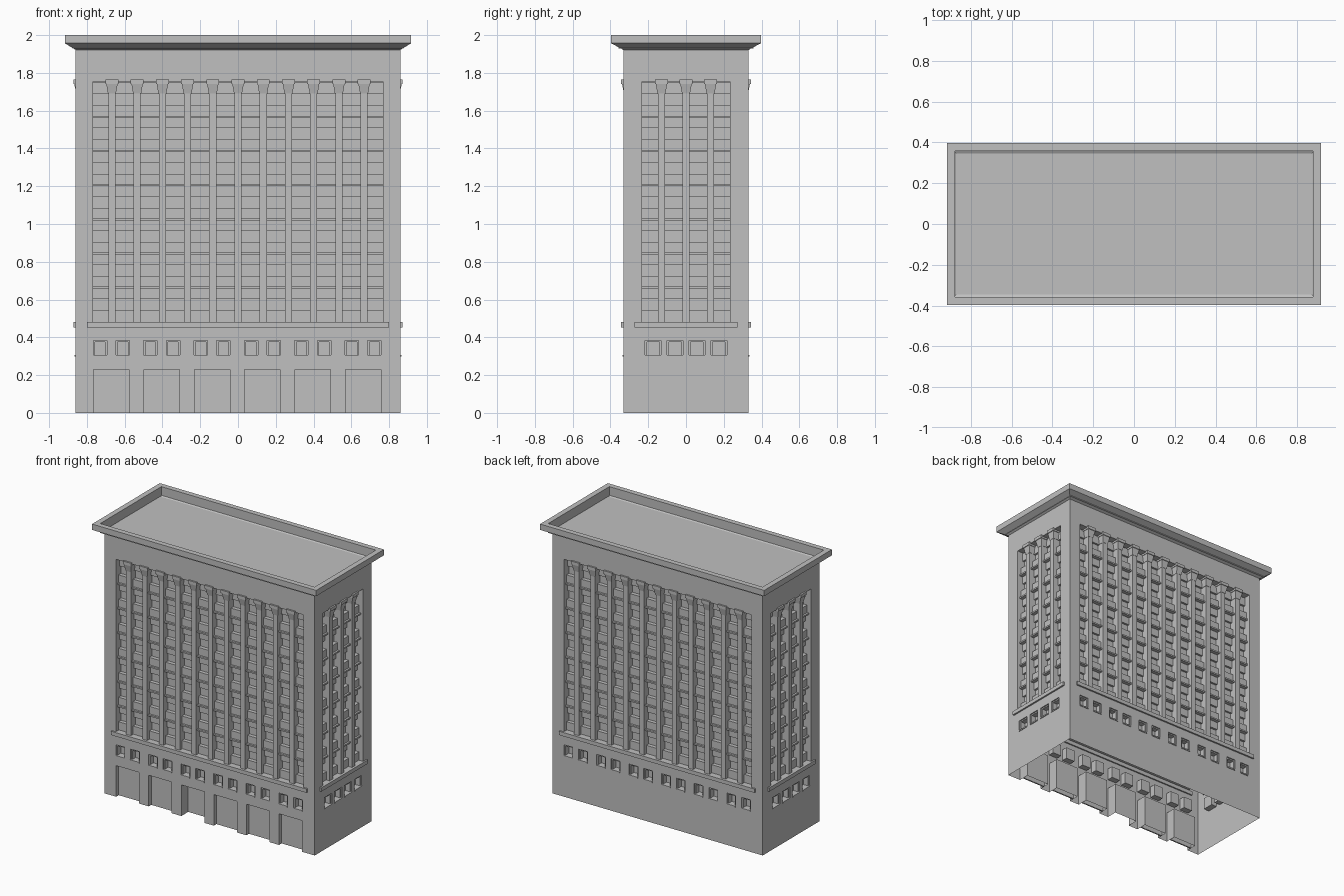
import bpy, bmesh
from math import pi
from mathutils import Matrix, Vector

cube = bpy.data.objects.get("Cube")
if cube:
    bpy.data.objects.remove(cube, do_unlink=True)

stone = bpy.data.materials.new("pale grey stone")
stone.use_nodes = True
GREY = (0.53, 0.53, 0.53, 1)
stone.diffuse_color = GREY
stone.node_tree.nodes["Principled BSDF"].inputs["Base Color"].default_value = GREY

HX, HY, EAVES = 0.86, 0.332, 1.925
RECESS = 0.06
REC_LOW, REC_TOP = 0.48, 1.755
FLOOR = 0.181


def loft(bm, rings, cap_start=True, cap_end=True):
    """Skin a stack of four-cornered rings."""
    vs = [[bm.verts.new(p) for p in ring] for ring in rings]
    for a, b in zip(vs, vs[1:]):
        for i in range(4):
            j = (i + 1) % 4
            bm.faces.new((a[i], a[j], b[j], b[i]))
    if cap_start:
        bm.faces.new(vs[0][::-1])
    if cap_end:
        bm.faces.new(vs[-1])


def rect(u0, u1, v0, v1, z):
    return [Vector((u0, v0, z)), Vector((u1, v0, z)), Vector((u1, v1, z)), Vector((u0, v1, z))]


class Side:
    """One wall: u runs along it, d is the distance out from it."""
    def __init__(self, turn, out, half, ledge, columns, windows, win_w, doors):
        self.rot = Matrix.Rotation(turn * pi / 2, 4, 'Z')
        self.out, self.half, self.ledge = out, half, ledge
        self.columns, self.windows, self.win_w, self.doors = columns, windows, win_w, doors

    def taper(self, bm, low, high, z0, z1):
        rings = []
        for (u0, u1, d0, d1), z in ((low, z0), (high, z1)):
            ring = rect(u0, u1, -self.out - d1, -self.out - d0, z)
            rings.append([self.rot @ p for p in ring])
        loft(bm, rings)

    def box(self, bm, u0, u1, d0, d1, z0, z1):
        self.taper(bm, (u0, u1, d0, d1), (u0, u1, d0, d1), z0, z1)


def make(name, bm):
    bmesh.ops.recalc_face_normals(bm, faces=bm.faces)
    mesh = bpy.data.meshes.new(name)
    bm.to_mesh(mesh)
    bm.free()
    mesh.materials.append(stone)
    ob = bpy.data.objects.new(name, mesh)
    bpy.context.scene.collection.objects.link(ob)
    return ob


# Layout of the four walls
doors = [(i - 2.5) * 0.2665 - 0.004 for i in range(6)]
long_cols = [(i - 5) * 0.1335 for i in range(11)]
long_wins = [c + s for c in doors for s in (-0.06, 0.06)]
short_cols = [-0.13, 0, 0.13]
short_wins = [(i - 1.5) * 0.116 for i in range(4)]
sides = []
for turn in range(4):
    if turn % 2 == 0:
        sides.append(Side(turn, HY, 0.767, 0.8, long_cols, long_wins, 0.036,
                          doors if turn == 0 else []))
    else:
        sides.append(Side(turn, HX, 0.233, 0.272, short_cols, short_wins, 0.042, []))

# Hollow body with niches cut for bays, small windows and entrances
bm = bmesh.new()
loft(bm, [rect(-HX, HX, -HY, HY, z) for z in (0, EAVES)])
body = make("body", bm)
bm = bmesh.new()
for s in sides:
    s.box(bm, -s.half, s.half, -RECESS, 0.05, REC_LOW, REC_TOP)
    for u in s.windows:
        s.box(bm, u - s.win_w, u + s.win_w, -0.045, 0.05, 0.3, 0.384)
    for u in s.doors:
        s.box(bm, u - 0.094, u + 0.094, -0.08, 0.05, -0.1, 0.23)
cutter = make("niche_cutter", bm)
cutter.hide_render = True
mod = body.modifiers.new("niches", 'BOOLEAN')
mod.operation, mod.solver, mod.object = 'DIFFERENCE', 'EXACT', cutter
bpy.context.view_layer.objects.active = body
bpy.ops.object.modifier_apply(modifier=mod.name)
bpy.data.objects.remove(cutter, do_unlink=True)
bm = bmesh.new()
bm.from_mesh(body.data)
under = [f for f in bm.faces if f.normal.z < -0.9 and f.calc_center_median().z < 0.001]
bmesh.ops.delete(bm, geom=under, context='FACES')
bm.to_mesh(body.data)
bm.free()

# Flared cornice with a sunken roof
bm = bmesh.new()
steps = [(HX, HY, 1.922), (0.917, 0.396, 1.957), (0.917, 0.396, 2), (0.877, 0.357, 2), (0.877, 0.357, 1.93)]
loft(bm, [rect(-x, x, -y, y, z) for x, y, z in steps], cap_start=False)
make("cornice_and_roof", bm)

columns, capitals, bays, belt, frames, leaves = (bmesh.new() for _ in range(6))
for s in sides:
    # Columns and their flared capitals
    for u in s.columns:
        s.box(columns, u - 0.019, u + 0.019, -RECESS, -0.006, REC_LOW, 1.7)
        s.taper(capitals, (u - 0.021, u + 0.021, -RECESS, -0.004),
                (u - 0.03, u + 0.03, -RECESS, 0.007), 1.69, 1.742)
        s.box(capitals, u - 0.034, u + 0.034, -RECESS, 0.012, 1.742, 1.765)
    # Spandrels, floor ledges and upper sashes behind the columns
    for i in range(7):
        z = REC_LOW + 0.002 + FLOOR * i
        s.box(bays, -s.half, s.half, -RECESS, -0.032, z, z + 0.06)
        s.box(bays, -s.half, s.half, -RECESS, -0.045, z + 0.12, min(z + FLOOR, REC_TOP))
        if i:
            s.box(bays, -s.half, s.half, -RECESS, -0.018, z - 0.006, z + 0.005)
    # Belt ledge under the bays
    s.box(belt, -s.ledge, s.ledge, -0.01, 0.012, 0.452, 0.48)
    # Small window frames with sills
    for u in s.windows:
        w = s.win_w
        for a, b in ((-w, 0.009 - w), (w - 0.009, w)):
            s.box(frames, u + a, u + b, -0.045, -0.008, 0.3, 0.384)
        s.box(frames, u - w, u + w, -0.045, -0.008, 0.375, 0.384)
        s.box(frames, u - w, u + w, -0.045, 0.005, 0.298, 0.307)
    # Entrance leaves; one entrance stays open
    for i, u in enumerate(s.doors):
        if i != 2:
            s.box(leaves, u - 0.094, u + 0.094, -0.04, -0.03, 0, 0.23)

for name, bm in (("columns", columns), ("capitals", capitals), ("window_bays", bays),
                 ("belt_ledge", belt), ("window_frames", frames), ("entrance_leaves", leaves)):
    make(name, bm)
